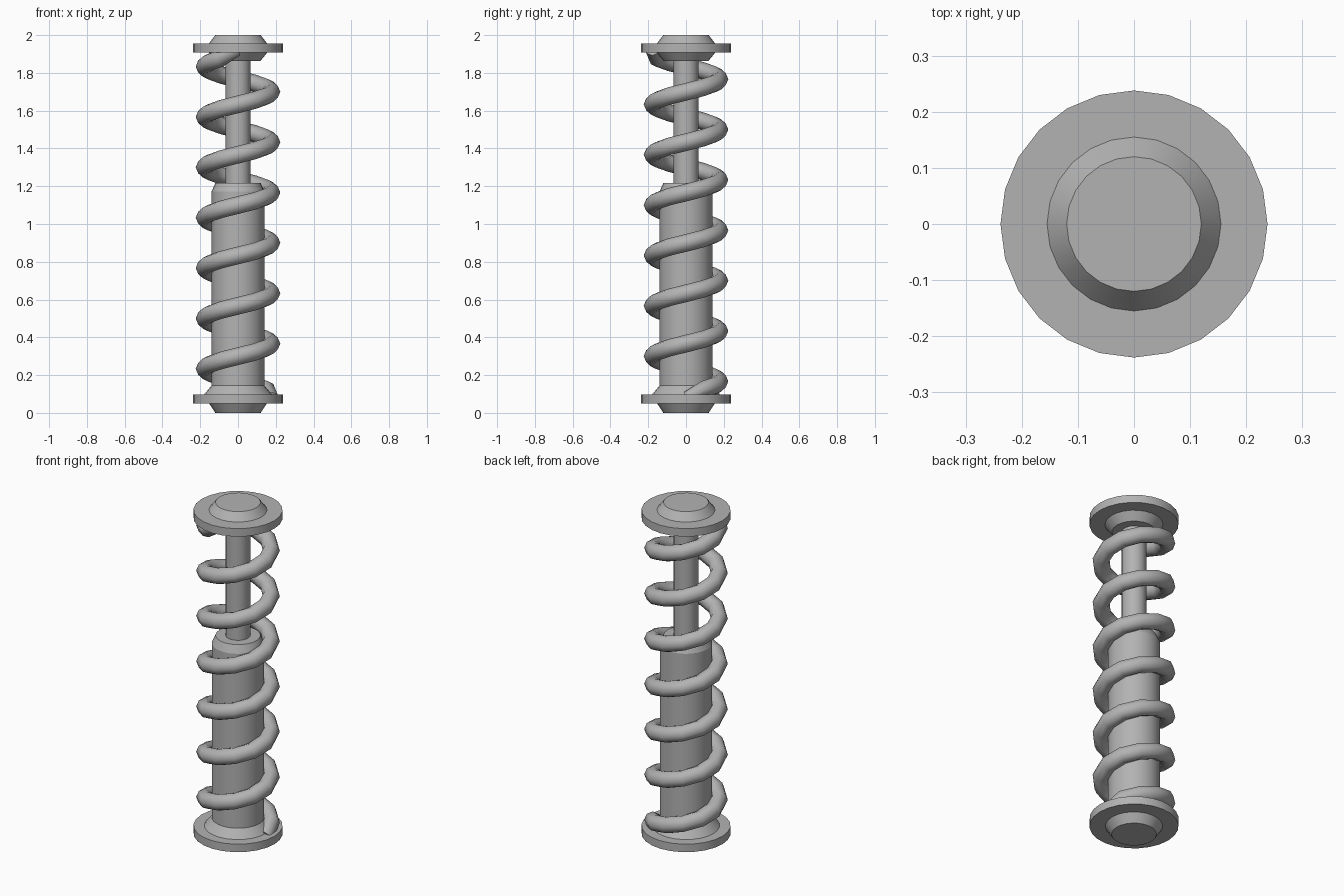
import bpy, bmesh, math
from mathutils import Vector

if "Cube" in bpy.data.objects:
    bpy.data.objects.remove(bpy.data.objects["Cube"])

grey = bpy.data.materials.new("dark_grey")
grey.diffuse_color = (0.45, 0.45, 0.45, 1)
grey.use_nodes = True
grey.node_tree.nodes["Principled BSDF"].inputs["Base Color"].default_value = grey.diffuse_color


def skin(name, rings, smooth_angle):
    """Join equal-sized rings of points into a capped tube."""
    n = len(rings[0])
    verts = [p for r in rings for p in r]
    faces = [(i * n + j, i * n + (j + 1) % n, (i + 1) * n + (j + 1) % n, (i + 1) * n + j)
             for i in range(len(rings) - 1) for j in range(n)]
    faces += [tuple(reversed(range(n))), tuple(range(len(verts) - n, len(verts)))]
    mesh = bpy.data.meshes.new(name)
    mesh.from_pydata(verts, [], faces)
    bm = bmesh.new()
    bm.from_mesh(mesh)
    bmesh.ops.recalc_face_normals(bm, faces=bm.faces)
    bm.to_mesh(mesh)
    bm.free()
    mesh.materials.append(grey)
    ob = bpy.data.objects.new(name, mesh)
    bpy.context.collection.objects.link(ob)
    bpy.ops.object.select_all(action='DESELECT')
    ob.select_set(True)
    bpy.context.view_layer.objects.active = ob
    bpy.ops.object.shade_smooth_by_angle(angle=math.radians(smooth_angle))
    return ob


def lathe(name, profile, n=24):
    return skin(name, [[(r * math.cos(math.tau * j / n), r * math.sin(math.tau * j / n), z)
                        for j in range(n)] for r, z in profile], 20)


# Lower cylinder with its seat plate and chamfered foot
lathe("lower_cylinder", [(0.12, 0), (0.153, 0.05), (0.238, 0.05), (0.238, 0.097), (0.18, 0.097),
                         (0.14, 0.145), (0.14, 1.172), (0.12, 1.217)])

# Piston rod
lathe("piston_rod", [(0.066, 1.19), (0.066, 1.88)])

# Upper seat plate with collar and cap
lathe("upper_seat", [(0.118, 1.862), (0.155, 1.908), (0.238, 1.908), (0.238, 1.955),
                     (0.155, 1.955), (0.12, 2.0)])

# Coil spring: 12 steps per turn, ends bent into the seats and kept inside the plates
STEPS, TURNS, R, WIRE, SIDES = 12, 6.75, 0.178, 0.046, 8
Z0, Z1 = 0.1, 1.9
count = int(STEPS * TURNS)
rings = []
for i in range(count + 1):
    a = math.tau * i / STEPS
    z = Z0 + (Z1 - Z0) * i / count
    if i == 0:
        z = 0.065
    elif i == count:
        z = 1.937
    out = Vector((math.cos(a), math.sin(a), 0))
    tangent = Vector((-math.sin(a), math.cos(a), 0.236)).normalized()
    up = out.cross(tangent)
    ring = []
    for k in range(SIDES):
        t = math.tau * k / SIDES
        p = out * R + Vector((0, 0, z)) + WIRE * (out * math.cos(t) + up * math.sin(t))
        p.z = min(max(p.z, 0.06), 1.945)
        ring.append(p)
    rings.append(ring)
skin("coil_spring", rings, 65)
